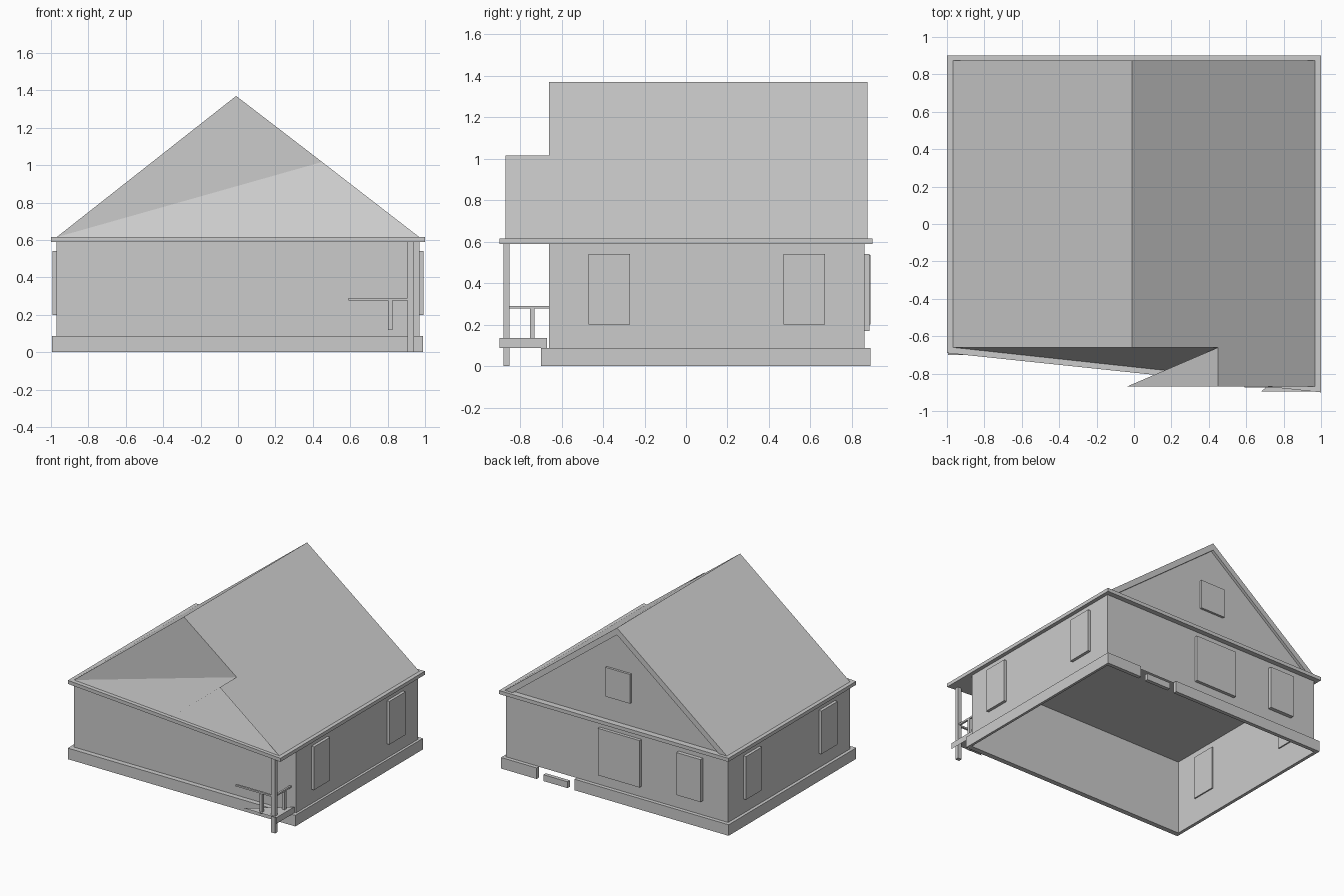
import bpy

if "Cube" in bpy.data.objects:
    bpy.data.objects.remove(bpy.data.objects["Cube"])


def mesh(name, verts, faces):
    me = bpy.data.meshes.new(name)
    me.from_pydata(verts, [], faces)
    me.update()
    ob = bpy.data.objects.new(name, me)
    bpy.context.collection.objects.link(ob)
    return ob


def box(name, x0, x1, y0, y1, z0, z1):
    v = [(x, y, z) for z in (z0, z1) for x, y in ((x0, y0), (x1, y0), (x1, y1), (x0, y1))]
    f = [(3, 2, 1, 0), (4, 5, 6, 7)] + [(i, (i + 1) % 4, (i + 1) % 4 + 4, i + 4) for i in range(4)]
    return mesh(name, v, f)


def prism(name, pts, lo, hi, axis):
    """Extrude a 2D outline along z (points are x,y) or y (points are x,z)."""
    n = len(pts)
    put = (lambda p, h: (p[0], p[1], h)) if axis == 'z' else (lambda p, h: (p[0], h, p[1]))
    v = [put(p, h) for h in (lo, hi) for p in pts]
    f = [tuple(range(n))[::-1], tuple(range(n, 2 * n))]
    f += [(i, (i + 1) % n, (i + 1) % n + n, i + n) for i in range(n)]
    if axis == 'y':
        f = [t[::-1] for t in f]
    return mesh(name, v, f)


def poly(name, *verts):
    return mesh(name, verts, [tuple(range(len(verts)))])


# walls: open shell without floor
ring = [(-.97, -.66), (.97, -.66), (.97, .86), (-.97, .86)]
mesh("walls", [(x, y, z) for z in (.085, .6) for x, y in ring],
     [(i, (i + 1) % 4, (i + 1) % 4 + 4, i + 4) for i in range(4)])

# plinth with a gap for the back doorstep
box("plinth_front", -.995, .99, -.70, -.66, 0, .087)
box("plinth_left", -.995, -.97, -.66, .86, 0, .087)
box("plinth_right", .97, .99, -.66, .86, 0, .087)
box("plinth_back_left", -.995, .35, .86, .89, 0, .087)
box("plinth_back_right", .68, .99, .86, .89, 0, .087)
box("doorstep", .41, .62, .86, .89, 0, .05)

# eave slab with a slanted front edge
prism("eave_slab", [(-1, -.69), (1, -.9), (1, .9), (-1, .9)], .588, .616, 'z')

# roof
ridge = (-.01, 1.37)
A, B = (-.97, -.66, .615), (.45, -.66, 1.017)
C, D = (.97, -.87, .615), (.45, -.87, 1.017)
poly("roof_left", A, (ridge[0], -.66, ridge[1]), (ridge[0], .875, ridge[1]), (-.97, .875, .615))
poly("roof_right", (ridge[0], -.66, ridge[1]), B, D, C, (.97, .875, .615), (ridge[0], .875, ridge[1]))
poly("front_gable_upper", A, B, (ridge[0], -.66, ridge[1]))
poly("front_gable_lower", A, C, B)
poly("porch_roof_flap", B, D, (-.04, -.87, .615))
poly("back_gable", (-.97, .852, .615), (ridge[0], .852, ridge[1]), (.97, .852, .615))
prism("back_rake_trim", [(-.97, .615), ridge, (.97, .615), (.90, .615), (ridge[0], 1.315), (-.90, .615)],
      .85, .875, 'y')

# side windows, mirrored
for side, s in (("left", -1), ("right", 1)):
    for i, y in enumerate((-.37, .57)):
        a, b = sorted((s * .96, s * .993))
        box(f"{side}_window_{i}", a, b, y - .1, y + .1, .2, .54)

# back windows
box("back_window_large", -.215, .15, .85, .885, .17, .54)
box("back_window_small", -.75, -.54, .85, .89, .2, .535)
box("gable_window", -.12, .095, .85, .87, .80, 1.03)

# porch: post, deck, rails and balusters
box("porch_post", .905, .94, -.88, -.85, 0, .59)
poly("porch_deck", (.68, -.895, .135), (.96, -.895, .135), (.96, -.67, .135))
poly("porch_deck_side", (.96, -.9, .087), (.96, -.67, .087), (.96, -.67, .135), (.96, -.9, .135))
box("front_rail", .59, .905, -.875, -.86, .277, .29)
box("side_rail", .915, .93, -.85, -.66, .277, .29)
box("front_baluster", .803, .825, -.878, -.857, .12, .277)
box("side_baluster", .912, .933, -.752, -.73, .135, .277)
